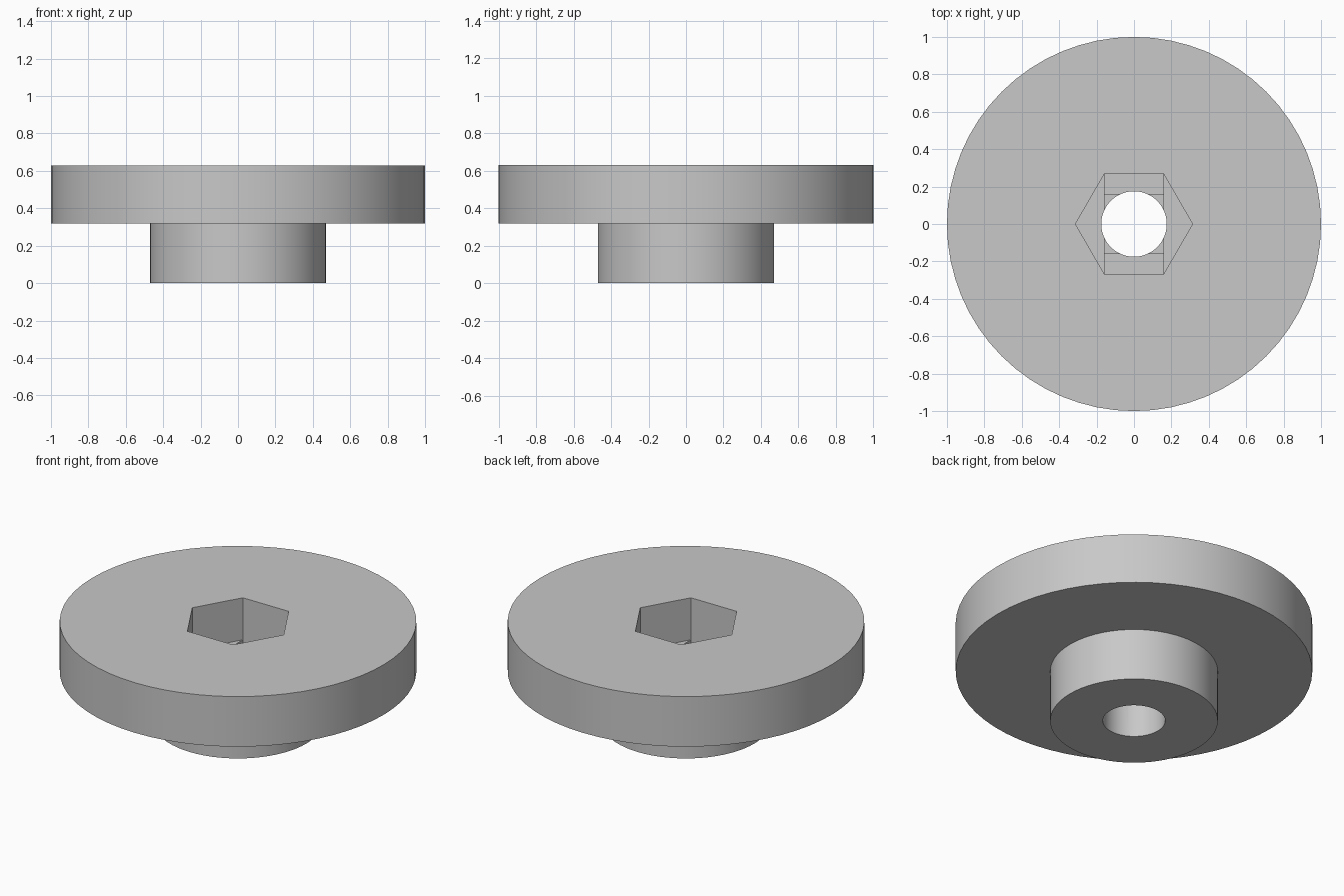
import bpy
import bmesh
from math import radians

cube = bpy.data.objects.get("Cube")
if cube:
    bpy.data.objects.remove(cube, do_unlink=True)

SIDES = 64
TOP, STEP = 0.63, 0.32
DISC_R, BOSS_R, BORE_R = 1.0, 0.47, 0.175
HEX_R, HALF_FLAT = 0.313, 0.271
HALF_SLOT = HEX_R / 2
HEX_FLOOR, LAYER = 0.37, 0.02

grey = bpy.data.materials.new("plain grey")
grey.use_nodes = True
colour = (0.58, 0.58, 0.58, 1)
grey.diffuse_color = colour
grey.node_tree.nodes["Principled BSDF"].inputs["Base Color"].default_value = colour


def prism(name, radius, z0, z1, sides):
    bpy.ops.mesh.primitive_cylinder_add(
        vertices=sides, radius=radius, depth=z1 - z0, location=(0, 0, (z0 + z1) / 2),
        rotation=(0, 0, radians(90)))
    bpy.context.object.name = name
    return bpy.context.object


def block(name, half_x, half_y, z0, z1):
    bpy.ops.mesh.primitive_cube_add(size=2, location=(0, 0, (z0 + z1) / 2))
    bpy.context.object.name = name
    bpy.context.object.scale = (half_x, half_y, (z1 - z0) / 2)
    return bpy.context.object


# Stepped solid: narrow boss below, wide disc above
mesh = bpy.data.meshes.new("flanged_disc")
body = bpy.data.objects.new("flanged_disc", mesh)
bpy.context.collection.objects.link(body)
bm = bmesh.new()
profile = [(0, 0), (BOSS_R, 0), (BOSS_R, STEP), (DISC_R, STEP), (DISC_R, TOP), (0, TOP)]
verts = [bm.verts.new((r, 0, z)) for r, z in profile]
edges = [bm.edges.new(pair) for pair in zip(verts, verts[1:])]
bmesh.ops.spin(bm, geom=verts + edges, cent=(0, 0, 0), axis=(0, 0, 1),
               angle=radians(360), steps=SIDES, use_merge=True)
bmesh.ops.remove_doubles(bm, verts=bm.verts, dist=0.0001)
bmesh.ops.dissolve_limit(bm, angle_limit=radians(1), verts=bm.verts, edges=bm.edges)
bmesh.ops.recalc_face_normals(bm, faces=bm.faces)
bm.to_mesh(mesh)
bm.free()
mesh.materials.append(grey)

# Nut pocket, two shallow bridging steps below it, and the through bore
cutters = [
    prism("hex_cutter", HEX_R, HEX_FLOOR, TOP + 0.2, 6),
    block("slot_cutter", HALF_SLOT, HALF_FLAT, HEX_FLOOR - LAYER, HEX_FLOOR + 0.1),
    block("square_cutter", HALF_SLOT, HALF_SLOT, HEX_FLOOR - 2 * LAYER, HEX_FLOOR + 0.1),
    prism("bore_cutter", BORE_R, -0.2, TOP + 0.2, SIDES),
]
cutters[0].rotation_euler.z = radians(90)

bpy.ops.object.select_all(action="DESELECT")
body.select_set(True)
bpy.context.view_layer.objects.active = body
for cutter in cutters:
    cutter.hide_render = True
    mod = body.modifiers.new(cutter.name, "BOOLEAN")
    mod.operation = "DIFFERENCE"
    mod.solver = "EXACT"
    mod.object = cutter
    bpy.ops.object.modifier_apply(modifier=mod.name)
    bpy.data.objects.remove(cutter, do_unlink=True)

bpy.ops.object.shade_smooth_by_angle(angle=radians(30))
